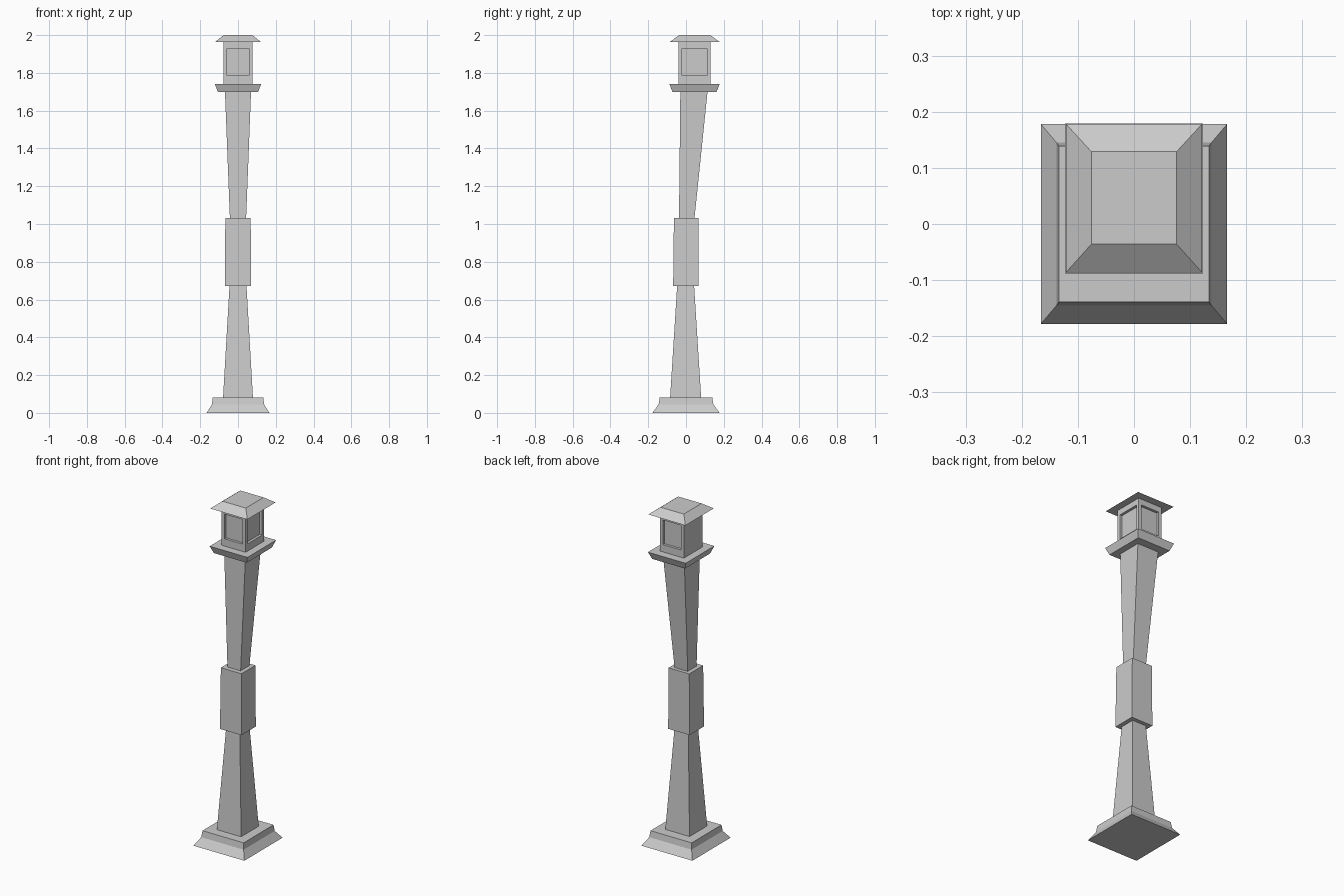
import bpy, bmesh
from mathutils import Vector

if "Cube" in bpy.data.objects:
    bpy.data.objects.remove(bpy.data.objects["Cube"])


def stack(name, rings):
    """Loft square rings given as (z, half_x, y_min, y_max) and cap both ends."""
    bm = bmesh.new()
    loops = []
    for z, hx, y0, y1 in rings:
        loops.append([bm.verts.new(p) for p in
                      ((-hx, y0, z), (hx, y0, z), (hx, y1, z), (-hx, y1, z))])
    bm.faces.new(loops[0][::-1])
    bm.faces.new(loops[-1])
    for a, b in zip(loops, loops[1:]):
        for i in range(4):
            j = (i + 1) % 4
            bm.faces.new((a[i], a[j], b[j], b[i]))
    bm.normal_update()
    mesh = bpy.data.meshes.new(name)
    bm.to_mesh(mesh)
    bm.free()
    obj = bpy.data.objects.new(name, mesh)
    bpy.context.collection.objects.link(obj)
    return obj


# Flared plinth
stack("base", [(0, 0.166, -0.178, 0.178), (0.045, 0.138, -0.145, 0.145),
               (0.082, 0.134, -0.139, 0.139)])

# Tapered shafts with the thicker block between them
stack("lower_shaft", [(0.082, 0.079, -0.084, 0.08), (0.672, 0.045, -0.047, 0.043)])
stack("middle_block", [(0.672, 0.07, -0.068, 0.066), (1.032, 0.067, -0.064, 0.066)])
stack("upper_shaft", [(1.032, 0.043, -0.037, 0.045), (1.70, 0.069, -0.03, 0.114)])

# Tray under the lantern
stack("tray", [(1.70, 0.107, -0.072, 0.162), (1.742, 0.123, -0.088, 0.179)])

# Lantern body with recessed windows on front, right and back
lantern = stack("lantern", [(1.742, 0.078, -0.041, 0.131), (1.966, 0.078, -0.041, 0.131)])
bm = bmesh.new()
bm.from_mesh(lantern.data)
windows = [f for f in bm.faces if abs(f.normal.z) < 0.5 and f.normal.x > -0.5]
bmesh.ops.inset_individual(bm, faces=windows, thickness=0.027)
for f in windows:
    for v in f.verts:
        v.co.z = 1.785 if v.co.z < 1.85 else 1.93
bmesh.ops.inset_individual(bm, faces=windows, thickness=0.0, depth=-0.015)
bm.to_mesh(lantern.data)
bm.free()

# Hipped roof with a flat top
stack("roof", [(1.964, 0.121, -0.086, 0.178), (2.0, 0.076, -0.036, 0.129)])
